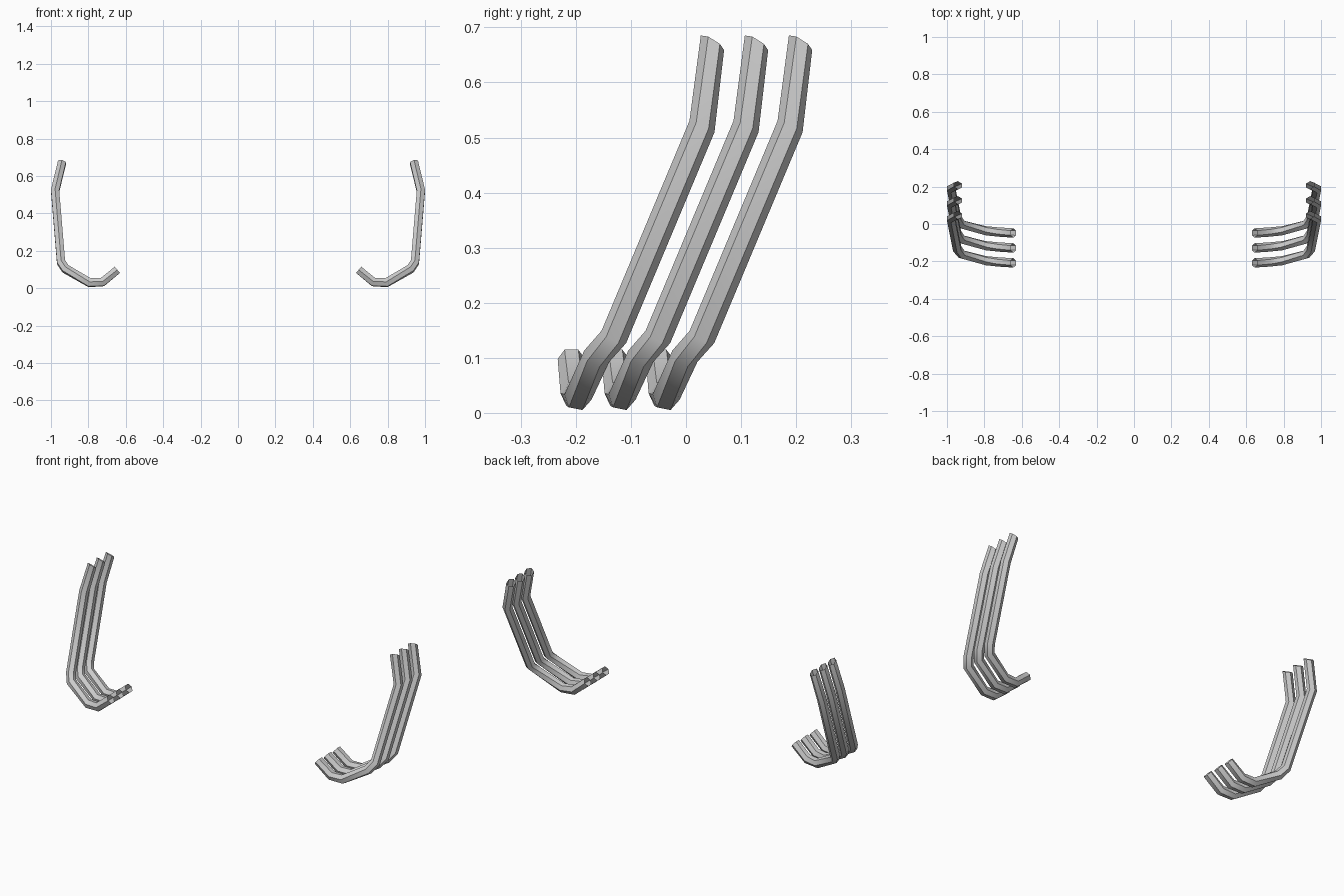
import bpy
import bmesh
import math
from mathutils import Vector

cube = bpy.data.objects.get("Cube")
if cube:
    bpy.data.objects.remove(cube, do_unlink=True)

SIDES = 6
RADIUS = 0.025
SPACING = 0.08

# Centre line of the front left bar, top to inner tip: x, y, z, ring tilt
PATH = [
    (0.941, 0.048, 0.672, 0.63),
    (0.978, 0.029, 0.520, 0.46),
    (0.946, -0.131, 0.138, 0.50),
    (0.922, -0.162, 0.103, 0.45),
    (0.793, -0.196, 0.029, 0.20),
    (0.724, -0.203, 0.033, 0.10),
    (0.645, -0.208, 0.098, 0.0),
]

grey = bpy.data.materials.new("grey metal")
grey.use_nodes = True
colour = (0.6, 0.6, 0.6, 1)
grey.diffuse_color = colour
grey.node_tree.nodes["Principled BSDF"].inputs["Base Color"].default_value = colour


def ring_points(i):
    """Hexagon around one path point, mitred at the bends."""
    centre = Vector(PATH[i][:3])
    before = Vector(PATH[max(i - 1, 0)][:3])
    after = Vector(PATH[min(i + 1, len(PATH) - 1)][:3])
    d_in = (centre - before).normalized()
    d_out = (after - centre).normalized()
    tangent = (d_in + d_out).normalized()
    mitre = max(tangent.dot(d_in), tangent.dot(d_out))
    u = Vector((0, 1, -PATH[i][3])).normalized()
    v = tangent.cross(u).normalized() / mitre
    angles = [math.tau * k / SIDES for k in range(SIDES)]
    return [centre + RADIUS * (u * math.cos(a) + v * math.sin(a)) for a in angles]


def make_bar(name, side, shift):
    """Open hexagonal tube along the path, on one side of the model."""
    bm = bmesh.new()
    rings = []
    for i in range(len(PATH)):
        rings.append([bm.verts.new((side * p.x, p.y + shift, p.z))
                      for p in ring_points(i)])
    for a, b in zip(rings, rings[1:]):
        for k in range(SIDES):
            n = (k + 1) % SIDES
            bm.faces.new((a[k], a[n], b[n], b[k]))
    # Turn the faces outward
    bm.normal_update()
    face = bm.faces[:][0]
    middle = (Vector(PATH[0][:3]) + Vector(PATH[1][:3])) / 2
    middle = Vector((side * middle.x, middle.y + shift, middle.z))
    if face.normal.dot(face.calc_center_median() - middle) < 0:
        bmesh.ops.reverse_faces(bm, faces=bm.faces[:])
    mesh = bpy.data.meshes.new(name)
    bm.to_mesh(mesh)
    bm.free()
    mesh.materials.append(grey)
    obj = bpy.data.objects.new(name, mesh)
    bpy.context.collection.objects.link(obj)
    return obj


# Three bent bars on each side
bars = []
for side, side_name in ((1, "left"), (-1, "right")):
    for n, place in enumerate(("front", "middle", "back")):
        bars.append(make_bar(f"{side_name}_{place}_bar", side, n * SPACING))

# Smooth along the bends, crisp along the six edges
bpy.ops.object.select_all(action='DESELECT')
for bar in bars:
    bar.select_set(True)
bpy.context.view_layer.objects.active = bars[0]
bpy.ops.object.shade_smooth_by_angle(angle=math.radians(45))
